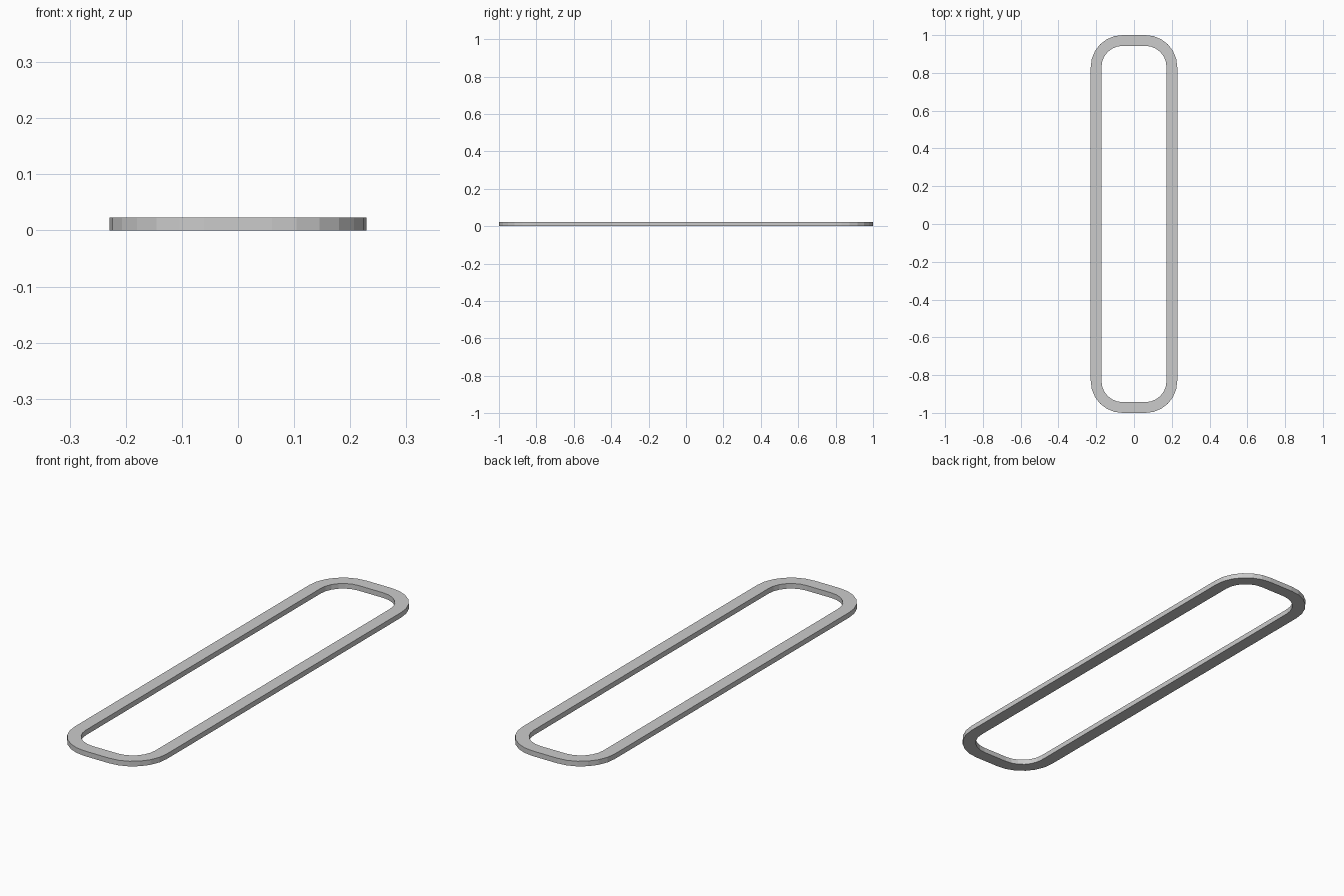
import bpy, bmesh
from math import cos, sin, radians

if "Cube" in bpy.data.objects:
    bpy.data.objects.remove(bpy.data.objects["Cube"])

HALF_W, HALF_L, HEIGHT = 0.229, 1.0, 0.023
RADIUS, WALL, STEPS = 0.168, 0.057, 6


def rounded_outline(inset):
    """Rounded rectangle with concentric corners, moved inwards by inset."""
    cx, cy, r = HALF_W - RADIUS, HALF_L - RADIUS, RADIUS - inset
    points = []
    for i, (sx, sy) in enumerate([(1, 1), (-1, 1), (-1, -1), (1, -1)]):
        for s in range(STEPS + 1):
            a = radians(90 * i + 90 * s / STEPS)
            points.append((sx * cx + r * cos(a), sy * cy + r * sin(a)))
    return points


# Flat rounded band with a rectangular cross-section
bm = bmesh.new()
outer, inner = rounded_outline(0), rounded_outline(WALL)
loops = [[bm.verts.new((x, y, z)) for x, y in pts]
         for pts, z in [(outer, 0), (outer, HEIGHT), (inner, HEIGHT), (inner, 0)]]
n = len(outer)
for k in range(4):
    a, b = loops[k], loops[(k + 1) % 4]
    for i in range(n):
        j = (i + 1) % n
        bm.faces.new((a[i], a[j], b[j], b[i]))
bmesh.ops.recalc_face_normals(bm, faces=bm.faces)

mesh = bpy.data.meshes.new("rounded_frame")
bm.to_mesh(mesh)
bm.free()
bpy.context.collection.objects.link(bpy.data.objects.new("rounded_frame", mesh))
